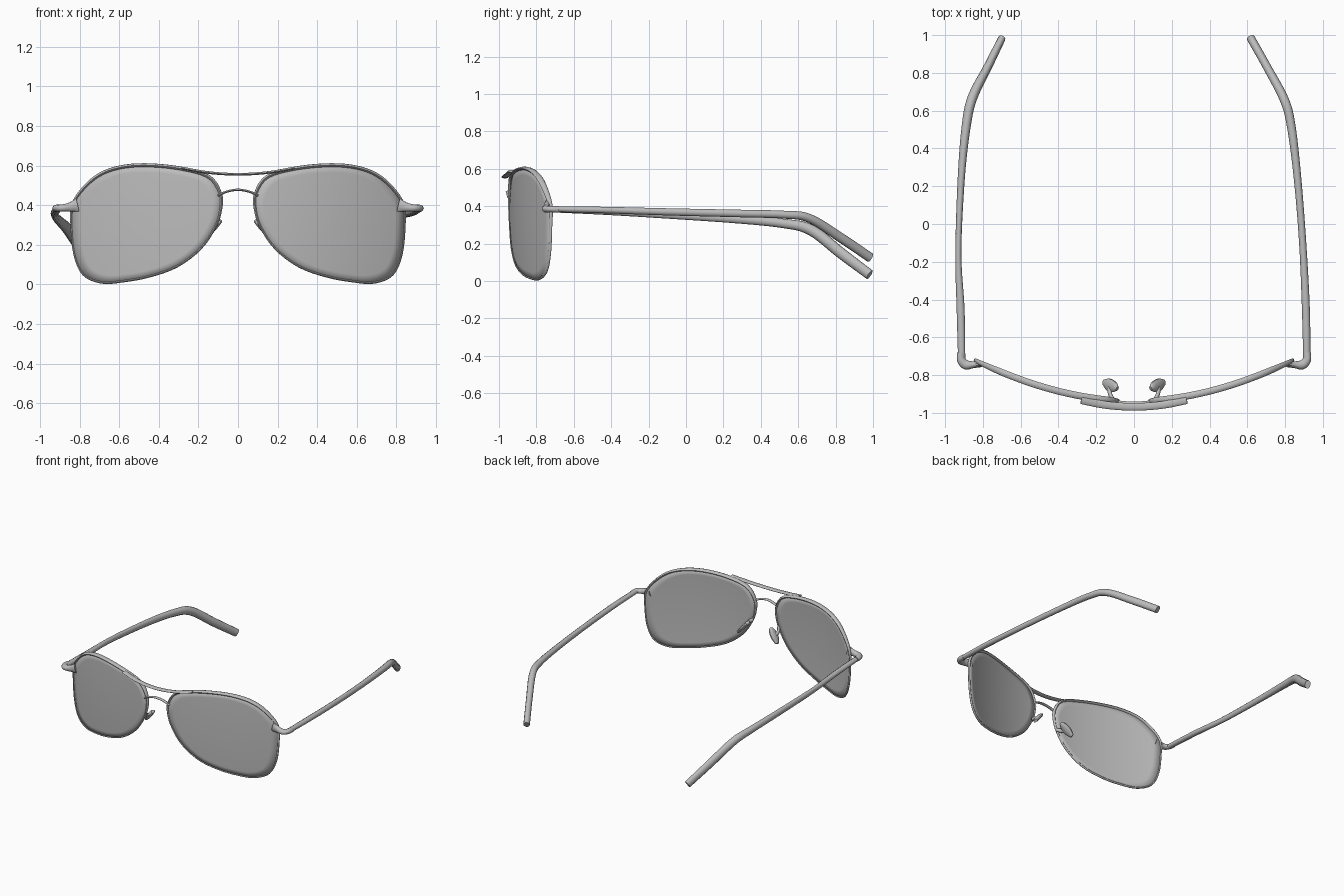
import bpy, bmesh, math
from mathutils import Vector

if "Cube" in bpy.data.objects:
    bpy.data.objects.remove(bpy.data.objects["Cube"], do_unlink=True)

grey = bpy.data.materials.new("plain grey")
grey.use_nodes = True
COLOUR = (0.5, 0.5, 0.5, 1)
grey.diffuse_color = COLOUR
grey.node_tree.nodes["Principled BSDF"].inputs["Base Color"].default_value = COLOUR


def finish(name, bm):
    bmesh.ops.recalc_face_normals(bm, faces=bm.faces)
    mesh = bpy.data.meshes.new(name)
    bm.to_mesh(mesh)
    bm.free()
    mesh.materials.append(grey)
    ob = bpy.data.objects.new(name, mesh)
    bpy.context.collection.objects.link(ob)
    bpy.ops.object.select_all(action="DESELECT")
    ob.select_set(True)
    bpy.context.view_layer.objects.active = ob
    bpy.ops.object.shade_smooth_by_angle(angle=math.radians(50))
    return ob


def spline(pts, closed=False, steps=6):
    """Smooth curve through points of any dimension."""
    pts = [Vector(p) for p in pts]
    n = len(pts)
    pick = (lambda i: pts[i % n]) if closed else (lambda i: pts[min(max(i, 0), n - 1)])
    out = []
    for i in range(n if closed else n - 1):
        a, b, c, d = (pick(i + k) for k in (-1, 0, 1, 2))
        for s in range(steps):
            t = s / steps
            out.append(b + (c - a) * (t / 2) + (a * 2 - b * 5 + c * 4 - d) * (t * t / 2)
                       + (b * 3 - a - c * 3 + d) * (t ** 3 / 2))
    return out if closed else out + [pts[-1]]


def sweep(name, pts, radii, ref=(0, 0, 1), closed=False, sides=10):
    """Oval tube; radii gives (sideways, along ref) for every point."""
    bm = bmesh.new()
    n = len(pts)
    rings = []
    for i, p in enumerate(pts):
        before = pts[(i - 1) % n] if closed else pts[max(i - 1, 0)]
        after = pts[(i + 1) % n] if closed else pts[min(i + 1, n - 1)]
        t = (after - before).normalized()
        side = t.cross(Vector(ref)).normalized()
        up = side.cross(t)
        w, h = radii[i]
        rings.append([bm.verts.new(p + side * w * math.cos(a) + up * h * math.sin(a))
                      for a in (math.tau * k / sides for k in range(sides))])
    for i in range(n if closed else n - 1):
        r, q = rings[i], rings[(i + 1) % n]
        for k in range(sides):
            m = (k + 1) % sides
            bm.faces.new((r[k], r[m], q[m], q[k]))
    if not closed:
        bm.faces.new(rings[0])
        bm.faces.new(rings[-1])
    return finish(name, bm)


def tube(name, rows, ref=(0, 0, 1)):
    """Smooth tube; rows are (x, y, z) with the two radii in a parallel list."""
    path = spline([r[:3] for r in rows])
    size = spline([(*r[3:], 0) for r in rows])
    return sweep(name, path, [(s.x, s.y) for s in size], ref)


def wrap(x, z):
    """Point on the curved front of the glasses."""
    return Vector((x, -0.942 + 0.31 * x * x + 0.08 * (z - 0.3) ** 2, z))


# Teardrop lens outline
OUTLINE = [(0.09, 0.46), (0.15, 0.545), (0.30, 0.587), (0.47, 0.602), (0.60, 0.59),
           (0.70, 0.553), (0.78, 0.485), (0.835, 0.40), (0.84, 0.29), (0.825, 0.15),
           (0.78, 0.05), (0.69, 0.01), (0.58, 0.016), (0.45, 0.04), (0.31, 0.09),
           (0.19, 0.18), (0.115, 0.29), (0.087, 0.38)]
edge = spline([(x, z, 0) for x, z in OUTLINE], closed=True, steps=4)
centre = Vector((0.46, 0.31, 0))

for side, s in (("left", 1), ("right", -1)):
    # Lens, built from rings around its centre
    bm = bmesh.new()
    flip = Vector((s, 1, 1))
    rings = []
    for k in range(1, 9):
        ring = [centre.lerp(e, k / 8) for e in edge]
        rings.append([bm.verts.new(wrap(p.x, p.y) * flip) for p in ring])
    hub = bm.verts.new(wrap(centre.x, centre.y) * flip)
    n = len(edge)
    for i in range(n):
        j = (i + 1) % n
        bm.faces.new((hub, rings[0][i], rings[0][j]))
        for a, b in zip(rings, rings[1:]):
            bm.faces.new((a[i], b[i], b[j], a[j]))
    lens = finish(side + "_lens", bm)
    solid = lens.modifiers.new("thickness", "SOLIDIFY")
    solid.thickness = 0.01
    solid.offset = 0

    # Rim, heavier along the brow
    rim = [wrap(e.x, e.y) * flip for e in edge]
    brow = [min(max((e.y - 0.3) / 0.25, 0), 1) for e in edge]
    sweep(side + "_rim", rim, [(0.006 + 0.004 * b, 0.008 + 0.010 * b) for b in brow],
          ref=(0, 1, 0), closed=True, sides=8)

    # End piece joining rim to temple
    tube(side + "_end_piece", [(s * 0.81, -0.742, 0.40, 0.016, 0.035),
                               (s * 0.85, -0.745, 0.39, 0.018, 0.024),
                               (s * 0.89, -0.745, 0.385, 0.025, 0.019),
                               (s * 0.915, -0.72, 0.385, 0.022, 0.018),
                               (s * 0.918, -0.68, 0.383, 0.018, 0.018)])

    # Nose pad and its stalk
    tube(side + "_nose_pad_arm", [(s * 0.105, -0.935, 0.31, 0.009, 0.012),
                                  (s * 0.125, -0.905, 0.295, 0.011, 0.014),
                                  (s * 0.13, -0.865, 0.28, 0.012, 0.014)])
    tube(side + "_nose_pad", [(s * 0.088, -0.872, 0.322, 0.010, 0.012),
                              (s * 0.105, -0.862, 0.305, 0.014, 0.030),
                              (s * 0.135, -0.850, 0.270, 0.014, 0.034),
                              (s * 0.160, -0.838, 0.238, 0.010, 0.016)], ref=(0, 1, 0))

# Temples: the two are bent slightly differently
tube("left_temple", [(0.915, -0.73, 0.385, 0.019, 0.016), (0.910, -0.45, 0.380, 0.021, 0.018),
                     (0.893, -0.10, 0.370, 0.019, 0.020), (0.865, 0.25, 0.362, 0.020, 0.021),
                     (0.832, 0.52, 0.355, 0.023, 0.022), (0.795, 0.66, 0.335, 0.024, 0.024),
                     (0.705, 0.83, 0.230, 0.022, 0.026), (0.618, 0.985, 0.125, 0.022, 0.026)])
tube("right_temple", [(-0.912, -0.73, 0.383, 0.019, 0.016), (-0.918, -0.45, 0.372, 0.021, 0.018),
                      (-0.930, -0.15, 0.357, 0.016, 0.021), (-0.914, 0.25, 0.333, 0.019, 0.024),
                      (-0.888, 0.52, 0.308, 0.024, 0.026), (-0.855, 0.67, 0.272, 0.026, 0.030),
                      (-0.775, 0.83, 0.148, 0.023, 0.030), (-0.700, 0.982, 0.034, 0.020, 0.028)])

# Brow bar and lower bridge
tube("brow_bar", [(x, -0.968 + 0.45 * x * x, 0.556 + 0.40 * x * x, 0.020, 0.007)
                  for x in (-0.28, -0.18, -0.09, 0, 0.09, 0.18, 0.28)])
tube("bridge", [(x, -0.952 + 0.8 * x * x, 0.478 - 3 * x * x, 0.012, 0.006)
                for x in (-0.10, -0.06, 0, 0.06, 0.10)])
